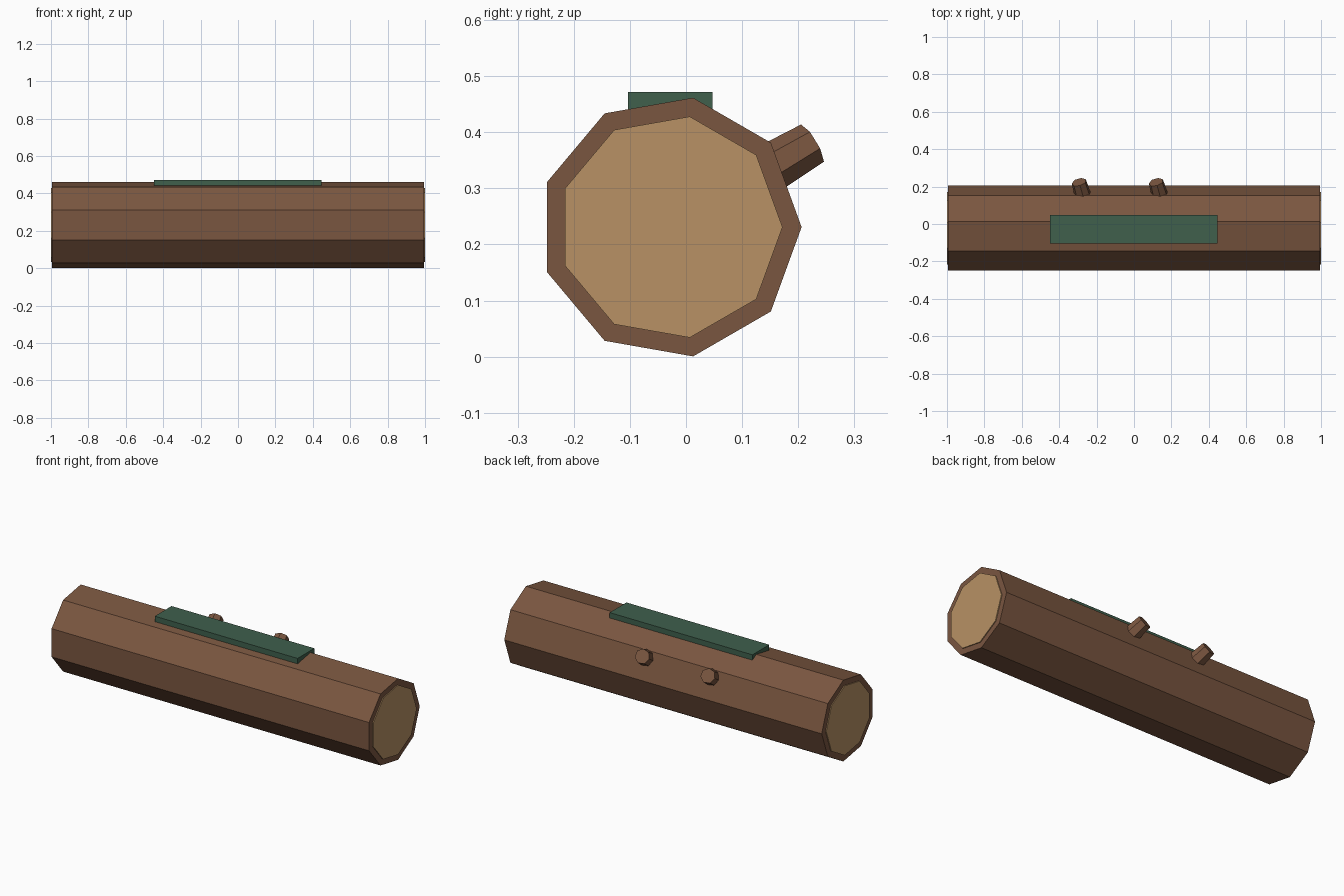
import bpy, bmesh, math
from mathutils import Vector

cube = bpy.data.objects.get("Cube")
if cube:
    bpy.data.objects.remove(cube, do_unlink=True)


def material(name, rgb):
    mat = bpy.data.materials.new(name)
    mat.use_nodes = True
    mat.diffuse_color = (*rgb, 1)
    mat.node_tree.nodes["Principled BSDF"].inputs["Base Color"].default_value = (*rgb, 1)
    return mat


bark = material("bark brown", (0.195, 0.093, 0.051))
wood = material("cut wood tan", (0.48, 0.285, 0.13))
moss = material("moss green", (0.05, 0.115, 0.073))


def finish(name, bm, mat):
    bmesh.ops.recalc_face_normals(bm, faces=bm.faces)
    mesh = bpy.data.meshes.new(name)
    bm.to_mesh(mesh)
    bm.free()
    mesh.materials.append(mat)
    obj = bpy.data.objects.new(name, mesh)
    bpy.context.collection.objects.link(obj)
    return obj


def prism(name, start, end, r_start, r_end, sides, mat, ref=Vector((0, 1, 0))):
    """Flat-sided, optionally tapered prism; the first corner points along ref."""
    start, end = Vector(start), Vector(end)
    axis = (end - start).normalized()
    u = (ref - axis * ref.dot(axis)).normalized()
    v = axis.cross(u)
    bm = bmesh.new()
    rings = []
    for centre, r in ((start, r_start), (end, r_end)):
        angles = [math.tau * i / sides for i in range(sides)]
        rings.append([bm.verts.new(centre + r * (u * math.cos(a) + v * math.sin(a)))
                      for a in angles])
    for i in range(sides):
        j = (i + 1) % sides
        bm.faces.new((rings[0][i], rings[0][j], rings[1][j], rings[1][i]))
    bm.faces.new(rings[0])
    bm.faces.new(rings[1])
    return finish(name, bm, mat)


# Log trunk and the cut ends
CY, CZ = -0.028, 0.231
prism("log", (-0.995, CY, CZ), (0.995, CY, CZ), 0.234, 0.234, 9, bark)
for side, x in (("left", 1), ("right", -1)):
    prism(side + "_cut_end", (x * 0.98, CY, CZ), (x, CY, CZ), 0.2, 0.2, 9, wood)

# Broken branch stubs leaning out of the back
lean = Vector((-0.24, 0.83, 0.49)).normalized()
for side, x in (("right", -0.294), ("left", 0.118)):
    tip = Vector((x, 0.224, 0.379))
    prism(side + "_branch_stub", tip - lean * 0.14, tip, 0.048, 0.04, 7, bark,
          Vector((0, 0, 1)))

# Moss slab on top
bm = bmesh.new()
bmesh.ops.create_cube(bm, size=1)
bmesh.ops.scale(bm, vec=(0.895, 0.15, 0.038), verts=bm.verts)
bmesh.ops.translate(bm, vec=(-0.002, CY, 0.453), verts=bm.verts)
finish("moss_patch", bm, moss)
